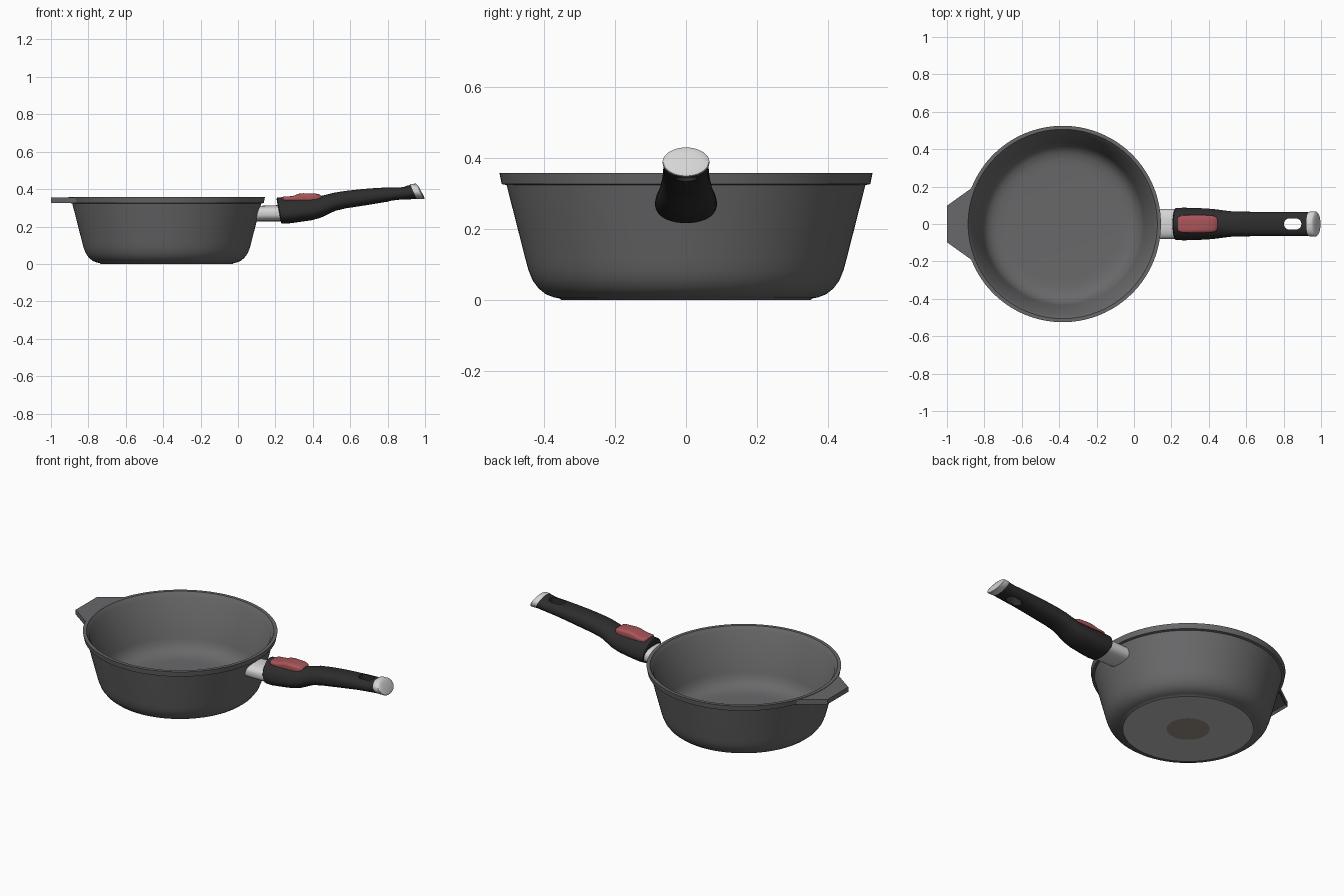
import bpy, bmesh, math
from math import sin, cos, pi

if "Cube" in bpy.data.objects:
    bpy.data.objects.remove(bpy.data.objects["Cube"])


def material(name, rgb):
    m = bpy.data.materials.new(name)
    m.diffuse_color = (*rgb, 1)
    m.use_nodes = True
    m.node_tree.nodes["Principled BSDF"].inputs["Base Color"].default_value = m.diffuse_color
    return m


GREY = material("pan_grey", (0.14, 0.14, 0.145))
BLACK = material("soft_black", (0.026, 0.026, 0.026))
METAL = material("light_metal", (0.67, 0.67, 0.67))
RED = material("button_red", (0.40, 0.09, 0.10))
BASE = material("base_light_grey", (0.50, 0.50, 0.50))
BROWN = material("base_brown", (0.31, 0.27, 0.22))


def finish(name, bm, mats, smooth=True):
    bmesh.ops.recalc_face_normals(bm, faces=bm.faces)
    me = bpy.data.meshes.new(name)
    bm.to_mesh(me)
    bm.free()
    ob = bpy.data.objects.new(name, me)
    bpy.context.collection.objects.link(ob)
    for m in mats:
        me.materials.append(m)
    if smooth:
        shade(ob)
    return ob


def activate(ob):
    bpy.ops.object.select_all(action='DESELECT')
    ob.select_set(True)
    bpy.context.view_layer.objects.active = ob


def shade(ob):
    activate(ob)
    bpy.ops.object.shade_smooth_by_angle(angle=math.radians(35))


def skin(rings):
    """Bridge equal rings of points and close both ends."""
    bm = bmesh.new()
    vs = [[bm.verts.new(p) for p in r] for r in rings]
    n = len(vs[0])
    for a, b in zip(vs, vs[1:]):
        for i in range(n):
            j = (i + 1) % n
            bm.faces.new((a[i], a[j], b[j], b[i]))
    bm.faces.new(vs[0])
    bm.faces.new(vs[-1])
    return bm


def section(x, zb, zt, w, power=2.0, egg=0.0, shear=0.0, n=48):
    """Rounded cross-section; egg narrows the top, shear slants it along x."""
    ring = []
    for i in range(n):
        a = 2 * pi * i / n
        c = math.copysign(abs(cos(a)) ** (2 / power), cos(a))
        s = math.copysign(abs(sin(a)) ** (2 / power), sin(a))
        ring.append((x - shear * s, w * c * (1 - egg * s),
                     (zb + zt) / 2 + (zt - zb) / 2 * s))
    return ring


# Pan bowl: lathed wall with a light flat base and a brown disc in its middle
CX, SEG = -0.381, 128
profile = [(0.116, 0), (0.352, 0), (0.356, 0.004), (0.372, 0.007), (0.395, 0.016),
           (0.415, 0.032), (0.432, 0.055), (0.444, 0.085), (0.452, 0.115),
           (0.505, 0.323), (0.519, 0.326), (0.525, 0.357), (0.506, 0.357),
           (0.499, 0.345), (0.490, 0.335), (0.434, 0.11), (0.424, 0.082),
           (0.405, 0.057), (0.38, 0.041), (0.345, 0.033), (0.3, 0.031)]
bm = skin([[(CX + r * cos(2 * pi * i / SEG), r * sin(2 * pi * i / SEG), z)
            for i in range(SEG)] for r, z in profile])
for f in bm.faces:
    c = f.calc_center_median()
    if c.z < 0.001:
        f.material_index = 2 if math.hypot(c.x - CX, c.y) < 0.12 else 1
finish("pan_bowl", bm, [GREY, BASE, BROWN])

# Helper grip: wedge plate with a hollow underside
pts = [(-1, 0.098), (-1, -0.098)]
for i in range(13):
    a = math.radians(-23.2 + 46.4 * i / 12)
    pts.append((CX - 0.514 * cos(a), 0.514 * sin(a)))
bm = bmesh.new()
low = bm.faces.new([bm.verts.new((x, y, 0.326)) for x, y in pts])
up = bmesh.ops.extrude_face_region(bm, geom=[low], use_keep_orig=True)
for v in [g for g in up["geom"] if isinstance(g, bmesh.types.BMVert)]:
    v.co.z = 0.354
bmesh.ops.recalc_face_normals(bm, faces=bm.faces)
bmesh.ops.inset_region(bm, faces=[low], thickness=0.012, use_even_offset=True)
for v in low.verts:
    v.co.z += 0.012
finish("helper_grip", bm, [GREY])

# Metal neck between bowl and handle
finish("handle_neck", skin([
    section(0.095, 0.228, 0.31, 0.08, 2.6, shear=-0.008),
    section(0.235, 0.228, 0.315, 0.08, 2.6)]), [METAL])

# Handle body
body = finish("handle_body", skin([section(*s) for s in [
    (0.218, 0.222, 0.347, 0.079, 2.1, 0.2, 0.012),
    (0.222, 0.216, 0.356, 0.083, 2.1, 0.22, 0.012),
    (0.26, 0.216, 0.357, 0.085, 2.1, 0.22, 0.006),
    (0.32, 0.223, 0.357, 0.084, 2.1, 0.22),
    (0.39, 0.233, 0.358, 0.081, 2.1, 0.2),
    (0.44, 0.246, 0.362, 0.077, 2.1, 0.16),
    (0.48, 0.265, 0.372, 0.072, 2.2, 0.1),
    (0.52, 0.284, 0.382, 0.068, 2.3, 0.05),
    (0.58, 0.298, 0.391, 0.066, 2.4, 0.02),
    (0.66, 0.310, 0.400, 0.065, 2.4),
    (0.74, 0.323, 0.406, 0.064, 2.4),
    (0.82, 0.336, 0.410, 0.064, 2.4),
    (0.89, 0.344, 0.413, 0.064, 2.3, 0, 0.003),
    (0.92, 0.346, 0.420, 0.064, 2.2, 0, 0.008),
    (0.943, 0.347, 0.427, 0.065, 2.0, 0, 0.016)]]), [BLACK], False)

# Hanging slot cut through the handle
slot = []
for z in (0.2, 0.5):
    ring = []
    for i in range(32):
        a = 2 * pi * (i + 0.5) / 32
        ring.append((0.848 + math.copysign(0.017, cos(a)) + 0.03 * cos(a), 0.03 * sin(a), z))
    slot.append(ring)
cutter = finish("slot_cutter", skin(slot), [BLACK], False)
cutter.hide_render = True
mod = body.modifiers.new("slot", 'BOOLEAN')
mod.operation, mod.solver, mod.object = 'DIFFERENCE', 'EXACT', cutter
activate(body)
bpy.ops.object.modifier_apply(modifier=mod.name)
bpy.data.objects.remove(cutter)
shade(body)

# Slanted metal end cap with a slightly domed face
finish("end_cap", skin([
    section(0.937, 0.348, 0.426, 0.0645, shear=0.016),
    section(0.940, 0.346, 0.428, 0.066, shear=0.016),
    section(0.972, 0.346, 0.429, 0.066, shear=0.022),
    section(0.976, 0.349, 0.426, 0.063, shear=0.021),
    section(0.980, 0.360, 0.415, 0.045, shear=0.015)]), [METAL])

# Red release button on top of the handle
finish("release_button", skin([section(x, 0.325, zt, w, 4) for x, zt, w in [
    (0.236, 0.357, 0.036), (0.242, 0.360, 0.043), (0.27, 0.361, 0.047),
    (0.295, 0.364, 0.047), (0.325, 0.375, 0.047), (0.35, 0.378, 0.047),
    (0.38, 0.377, 0.047), (0.415, 0.376, 0.046), (0.435, 0.372, 0.041),
    (0.446, 0.364, 0.030)]]), [RED])
